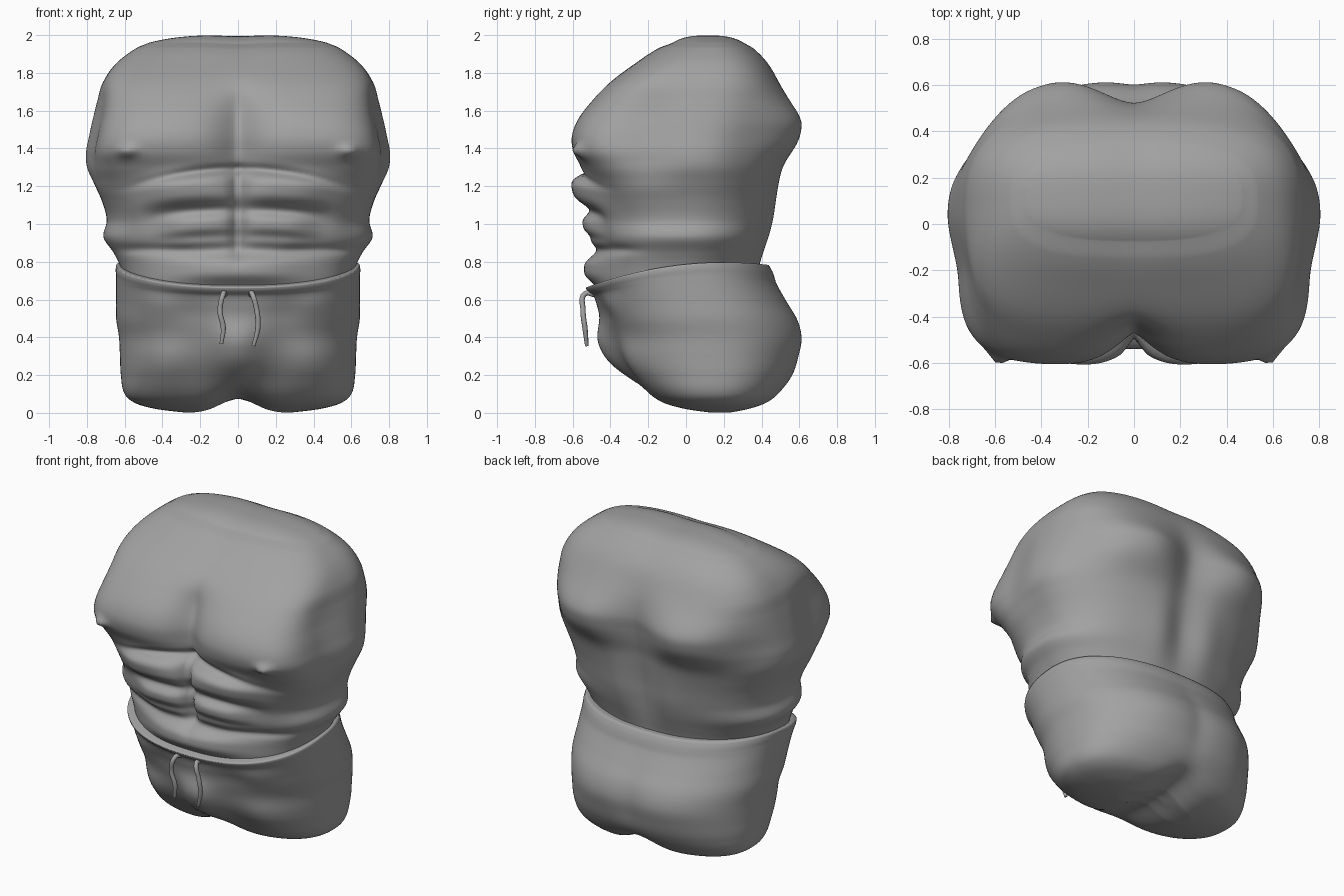
import bpy, bmesh, math
from math import exp, sin, cos, pi

if "Cube" in bpy.data.objects:
    bpy.data.objects.remove(bpy.data.objects["Cube"])

grey = bpy.data.materials.new("matte_grey")
grey.diffuse_color = (0.36, 0.36, 0.36, 1)
grey.use_nodes = True
grey.node_tree.nodes["Principled BSDF"].inputs["Base Color"].default_value = grey.diffuse_color


def sample(rows, z):
    """Smooth interpolation through rows of (z, a, b, ...) sorted by z."""
    z = min(max(z, rows[0][0]), rows[-1][0])
    i = 0
    while i < len(rows) - 2 and z > rows[i + 1][0]:
        i += 1
    a, b = rows[i], rows[i + 1]
    p, q = rows[max(i - 1, 0)], rows[min(i + 2, len(rows) - 1)]
    h = b[0] - a[0]
    t = (z - a[0]) / h
    out = []
    for k in range(1, len(a)):
        ma = (b[k] - p[k]) / (b[0] - p[0]) * h
        mb = (q[k] - a[k]) / (q[0] - a[0]) * h
        out.append((2*t**3 - 3*t*t + 1) * a[k] + (t**3 - 2*t*t + t) * ma
                   + (3*t*t - 2*t**3) * b[k] + (t**3 - t*t) * mb)
    return out


def bump(x, z, cx, cz, sx, sz, amp, px=2, pz=2):
    return amp * exp(-abs((x - cx) / sx) ** px - abs((z - cz) / sz) ** pz)


def smooth(t):
    t = min(1, max(0, t))
    return t * t * (3 - 2 * t)


def loft(name, rows, levels, detail, cols=168):
    """Skin of rounded-box sections; levels are (z, scale, rise), detail moves each point."""
    bm = bmesh.new()
    rings = []
    for z, s, rise in levels:
        w, f, b, nf, nb = sample(rows, z)
        yc = (f + b) / 2
        ring = []
        for k in range(cols):
            a = 2 * pi * k / cols
            c, sn = cos(a), sin(a)
            n = nb + (nf - nb) * smooth(0.5 - 0.8 * sn)
            r = s / (abs(c) ** n + abs(sn) ** n) ** (1 / n)
            x, y = w * r * c, yc + (b - f) / 2 * r * sn
            p = detail(x, y, z, smooth(-sn * 1.5), smooth(sn * 1.5))
            ring.append(bm.verts.new((p[0], p[1], p[2] + rise)))
        rings.append(ring)
    for r0, r1 in zip(rings, rings[1:]):
        for k in range(cols):
            j = (k + 1) % cols
            bm.faces.new((r0[k], r0[j], r1[j], r1[k]))
    bm.faces.new(rings[-1])
    bmesh.ops.recalc_face_normals(bm, faces=bm.faces)
    me = bpy.data.meshes.new(name)
    bm.to_mesh(me)
    bm.free()
    ob = bpy.data.objects.new(name, me)
    bpy.context.collection.objects.link(ob)
    me.materials.append(grey)
    me.shade_smooth()
    return ob


# Torso: z, half width, front y, back y, front and back squareness
torso_rows = [
    (0.56, .57, -.41, .35, 2.3, 2.2), (0.66, .59, -.47, .37, 2.4, 2.2),
    (0.78, .625, -.48, .39, 2.4, 2.25), (0.85, .66, -.465, .41, 2.5, 2.25),
    (0.93, .712, -.47, .435, 2.5, 2.25), (1.02, .695, -.48, .46, 2.6, 2.3),
    (1.12, .72, -.50, .48, 2.9, 2.3), (1.22, .765, -.525, .50, 3.3, 2.3),
    (1.30, .80, -.56, .515, 3.9, 2.3), (1.38, .805, -.60, .535, 4.6, 2.3),
    (1.46, .79, -.61, .55, 4.7, 2.35), (1.55, .77, -.58, .56, 4.4, 2.5),
    (1.65, .745, -.505, .54, 4.1, 2.75), (1.75, .715, -.405, .495, 3.8, 3.0),
    (1.85, .645, -.27, .435, 3.4, 3.0), (1.93, .54, -.15, .36, 3.0, 2.8),
    (1.96, .47, -.075, .31, 2.8, 2.7)]


def torso_detail(x, y, z, front, back):
    ax = abs(x)
    za = z + .28 * min(ax, .6) ** 2                         # creases arch down outwards
    zb = z + .12 * min(ax, .6) ** 2
    d = 0
    d -= bump(ax, z, 0, 1.47, .13, .22, .14, 1.4, 3)        # chest cleft
    d -= bump(ax, za, 0, 1.29, .50, .025, .035, 4)          # crease under the chest
    d += bump(ax, z, .625, 1.385, .045, .035, .045)         # nipple
    d += bump(ax, zb, .24, 1.185, .25, .09, .095, 3, 3)     # upper abdominals
    d += bump(ax, zb, .20, 1.0, .20, .06, .075, 3, 3)       # middle abdominals
    d += bump(ax, zb, .19, .91, .19, .035, .035, 3, 2)      # lower abdominals
    d += bump(ax, z, 0, .765, .30, .075, .06, 3, 3)         # lower belly
    d -= bump(ax, z, 0, 1.06, .035, .24, .045, 2, 6)        # middle line
    d += bump(ax, z, .52, 1.02, .08, .10, .02)              # side ribs
    d -= bump(ax, z, .45, .865, .20, .025, .02, 4)          # fold above the hip
    e = -bump(ax, z, 0, 1.30, .13, .42, .045, 2, 4)         # spine channel
    e += bump(ax, z, .41, 1.49, .25, .155, .09, 2.5, 2.3)   # shoulder blades
    e += bump(ax, z, .16, 1.0, .11, .22, .015)              # lower back muscles
    narrow = 1 - .055 * smooth((.05 - y) / .3) * smooth((z - 1.15) / .2) * smooth((1.85 - z) / .3)
    return (x * narrow, y - d * front + e * back, z - bump(ax, z, 0, 2.0, .12, .1, .008))


N = 190
levels = [(.56 + 1.40 * sin(pi / 2 * i / N), 1, 0) for i in range(N + 1)]
levels += [(1.96, s, .041 * (1 - s ** 3))
           for s in (.96, .92, .86, .8, .72, .64, .54, .44, .32, .2, .1, .02)]
loft("torso", torso_rows, levels, torso_detail)

# Shorts: level rows, then sheared so the waist dips towards the front
shorts_rows = [
    (0.0, .27, .08, .28, 2.4, 2.3), (0.02, .43, -.03, .36, 2.4, 2.3),
    (0.05, .54, -.13, .44, 2.4, 2.3), (0.10, .60, -.20, .50, 2.4, 2.3),
    (0.20, .62, -.27, .565, 2.4, 2.25), (0.30, .625, -.33, .595, 2.35, 2.25),
    (0.40, .63, -.38, .61, 2.3, 2.25), (0.50, .645, -.43, .59, 2.3, 2.25),
    (0.60, .645, -.465, .535, 2.3, 2.3), (0.70, .645, -.49, .48, 2.4, 2.3),
    (0.745, .645, -.515, .465, 2.4, 2.3), (0.80, .642, -.53, .435, 2.4, 2.3)]


def shorts_detail(x, y, z, front, back):
    ax = abs(x)
    d = bump(ax, z, 0, .33, .15, .16, .10, 2, 2.5)          # front bulge
    d += bump(ax, z, .40, .26, .17, .15, .05)               # thighs
    d -= bump(ax, z, .25, .56, .12, .12, .015)              # groin folds
    d += bump(ax, z, .42, .60, .12, .09, .015)
    e = -bump(ax, z, 0, .40, .08, .25, .01)                 # seat cleft
    e += bump(ax, z, .28, .40, .20, .18, .015)
    side = 1 + bump(0, z, 0, .775, 1, .024, .006, 2, 4)     # waistband lip
    lift = bump(ax, z, 0, 0, .13, .11, .075)                # gap between the legs
    drop = .135 * (max(0, .2 - y) / .73) ** 2 * (z / .8) ** 3
    drop += .25 * max(0, y - .2) ** 2 * (z / .8) ** 3
    return (x * side, (y - d * front + e * back) * side, z + lift - drop)


M = 110
levels = [(.79, .90, 0), (.797, .975, 0)]
levels += [(.797 * (1 - sin(pi / 2 * i / M)), 1, 0) for i in range(M + 1)]
levels += [(0, s, 0) for s in (.75, .5, .25, .03)]
loft("shorts", shorts_rows, levels, shorts_detail)


# Drawstrings hanging from the waistband
def cord(name, pts):
    cu = bpy.data.curves.new(name, 'CURVE')
    cu.dimensions = '3D'
    cu.bevel_depth = .014
    cu.bevel_resolution = 3
    cu.use_fill_caps = True
    sp = cu.splines.new('BEZIER')
    sp.bezier_points.add(len(pts) - 1)
    for bp, p in zip(sp.bezier_points, pts):
        bp.co = p
        bp.handle_left_type = bp.handle_right_type = 'AUTO'
    sp.bezier_points[-1].radius = .7
    cu.materials.append(grey)
    bpy.context.collection.objects.link(bpy.data.objects.new(name, cu))


cord("left_drawstring", [(-.07, -.48, .625), (-.078, -.535, .63), (-.095, -.545, .54),
                         (-.078, -.535, .45), (-.088, -.525, .365)])
cord("right_drawstring", [(.068, -.48, .625), (.075, -.535, .63), (.10, -.545, .54),
                          (.105, -.535, .45), (.082, -.525, .355)])
